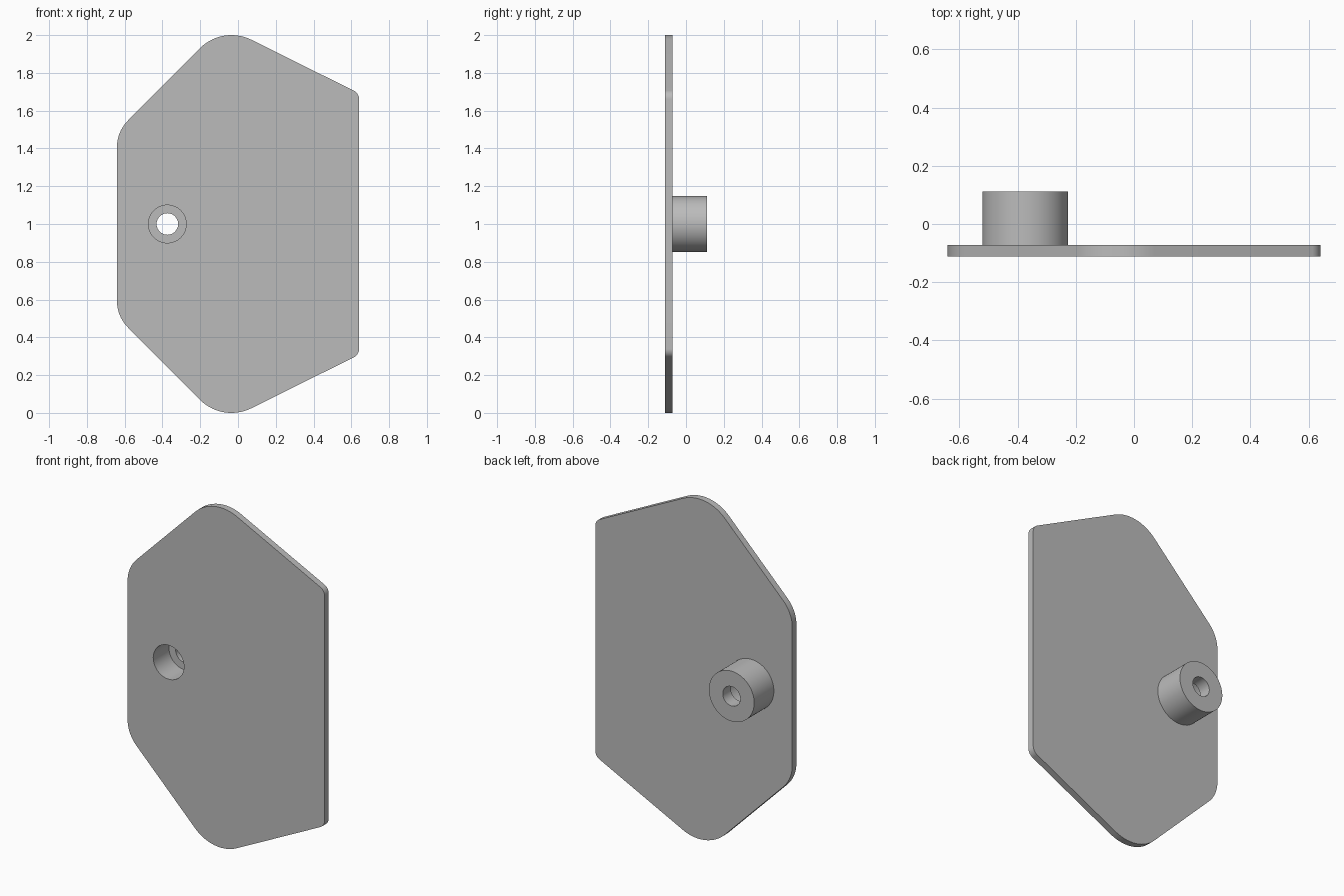
import bpy, bmesh
from math import pi, sin, cos, tan
from mathutils import Vector, Matrix

cube = bpy.data.objects.get("Cube")
if cube:
    bpy.data.objects.remove(cube, do_unlink=True)

FRONT, PLATE_BACK, BOSS_BACK = -0.111, -0.072, 0.111
LEDGE = FRONT + 0.147               # floor of the counterbore
HOLE_X, MID_Z = -0.374, 1.0
BORE_R, HOLE_R, BOSS_R = 0.1, 0.057, 0.1475
SEGMENTS = 64

grey = bpy.data.materials.new("plain grey")
grey.use_nodes = True
grey.diffuse_color = (0.5, 0.5, 0.5, 1)
grey.node_tree.nodes["Principled BSDF"].inputs["Base Color"].default_value = (0.5, 0.5, 0.5, 1)


def rounded(corners, steps=14):
    """Round each (x, z, radius) corner of a closed polygon with an arc."""
    points = []
    for i, (x, z, r) in enumerate(corners):
        p = Vector((x, z))
        a = (Vector(corners[i - 1][:2]) - p).normalized()
        b = (Vector(corners[(i + 1) % len(corners)][:2]) - p).normalized()
        half = a.angle(b) / 2
        centre = p + (a + b).normalized() * (r / sin(half))
        start = p + a * (r / tan(half)) - centre
        sweep = start.angle_signed(p + b * (r / tan(half)) - centre)
        for k in range(steps + 1):
            points.append(centre + Matrix.Rotation(-sweep * k / steps, 2) @ start)
    return points


def finish(bm, name):
    bmesh.ops.recalc_face_normals(bm, faces=bm.faces)
    mesh = bpy.data.meshes.new(name)
    bm.to_mesh(mesh)
    bm.free()
    mesh.materials.append(grey)
    obj = bpy.data.objects.new(name, mesh)
    bpy.context.collection.objects.link(obj)
    bpy.ops.object.select_all(action='DESELECT')
    obj.select_set(True)
    bpy.context.view_layer.objects.active = obj
    bpy.ops.object.shade_smooth_by_angle(angle=pi / 6)


# Plate: rounded six-sided outline, mirrored top to bottom, with a round hole
upper = [(-0.641, 1.489, 0.2), (-0.082, 2.051, 0.236), (0.641, 1.692, 0.05)]
lower = [(x, 2 * MID_Z - z, r) for x, z, r in reversed(upper)]
circle = [(HOLE_X + BORE_R * cos(2 * pi * k / SEGMENTS),
           MID_Z + BORE_R * sin(2 * pi * k / SEGMENTS)) for k in range(SEGMENTS)]
bm = bmesh.new()
for loop in (rounded(upper + lower), circle):
    verts = [bm.verts.new((x, FRONT, z)) for x, z in loop]
    for i, v in enumerate(verts):
        bm.edges.new((verts[i - 1], v))
bmesh.ops.triangle_fill(bm, edges=bm.edges[:], use_beauty=True, normal=(0, -1, 0))
extruded = bmesh.ops.extrude_face_region(bm, geom=bm.faces[:], use_keep_orig=True)
moved = [g for g in extruded["geom"] if isinstance(g, bmesh.types.BMVert)]
bmesh.ops.translate(bm, verts=moved, vec=(0, PLATE_BACK - FRONT, 0))
finish(bm, "plate")

# Boss: stepped tube turned around the hole axis
profile = [(BORE_R, PLATE_BACK), (BORE_R, LEDGE), (HOLE_R, LEDGE),
           (HOLE_R, BOSS_BACK), (BOSS_R, BOSS_BACK), (BOSS_R, PLATE_BACK)]
bm = bmesh.new()
rings = []
for r, y in profile:
    rings.append([bm.verts.new((HOLE_X + r * cos(2 * pi * k / SEGMENTS), y,
                                MID_Z + r * sin(2 * pi * k / SEGMENTS)))
                  for k in range(SEGMENTS)])
for i, ring in enumerate(rings):
    before = rings[i - 1]
    for k in range(SEGMENTS):
        bm.faces.new((before[k - 1], before[k], ring[k], ring[k - 1]))
finish(bm, "boss")
